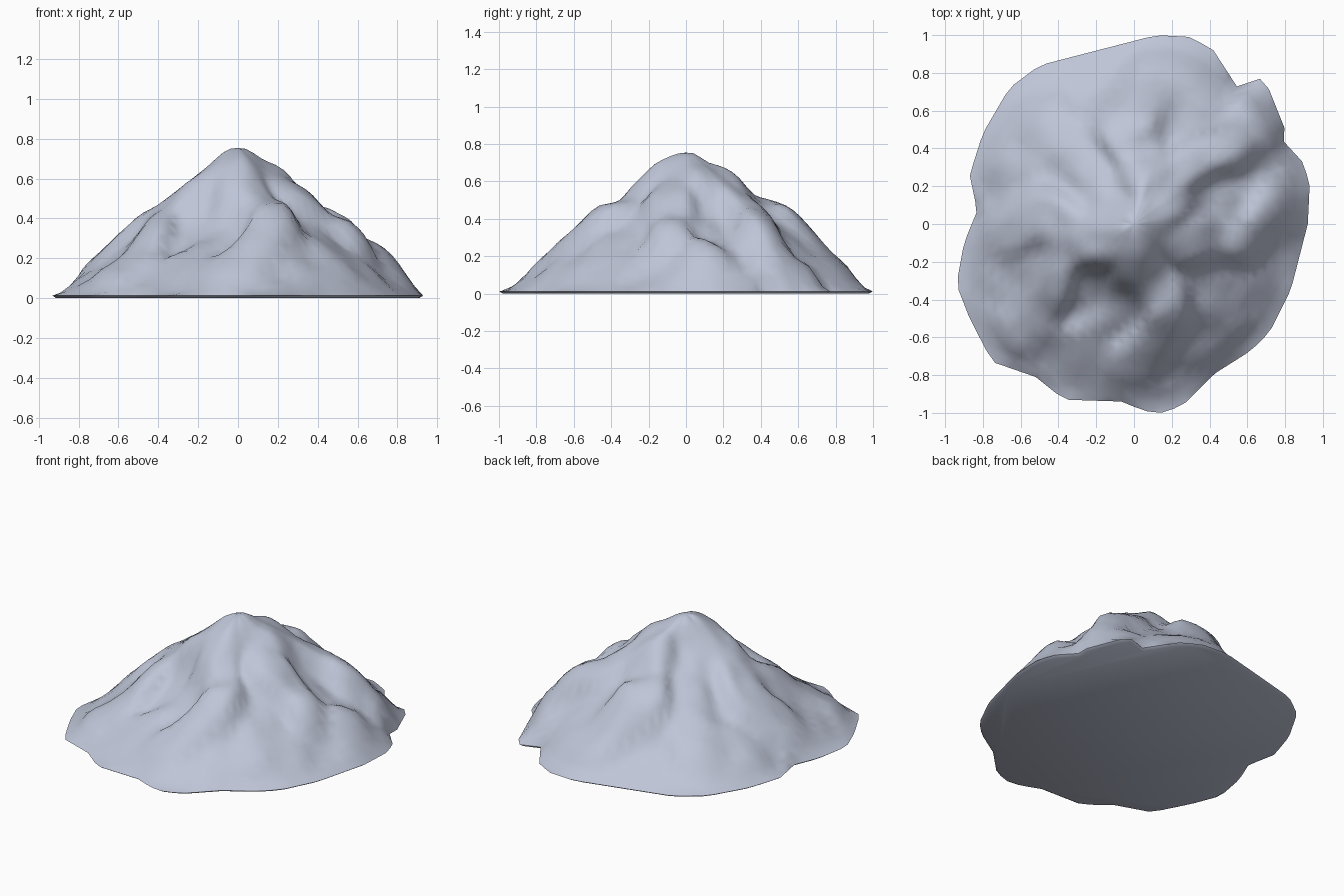
import bpy, bmesh, math
from mathutils import Vector, noise

if "Cube" in bpy.data.objects:
    bpy.data.objects.remove(bpy.data.objects["Cube"], do_unlink=True)

SUMMIT, RINGS, SPOKES, REACH, RIM = 0.7, 24, 88, 0.08, 0.012

# Footprint of the hill, counter-clockwise from the east
outline = [(.92, 0), (.93, .2), (.9, .32), (.79, .44), (.8, .5), (.7, .75), (.63, .79),
           (.55, .72), (.42, .92), (.3, .99), (.12, 1), (-.23, .91), (-.5, .84),
           (-.66, .72), (-.8, .48), (-.87, .26), (-.83, .07), (-.9, -.1), (-.94, -.32),
           (-.87, -.5), (-.75, -.73), (-.52, -.81), (-.37, -.93), (-.06, -.94),
           (.05, -.99), (.15, -1), (.26, -.96), (.43, -.79), (.62, -.67), (.72, -.57),
           (.83, -.35)]

# Crest lines that shape the rock, each a path of x, y, height
ridges = {
    "summit": [(-.24, -.15, .6), (-.18, -.08, .63), (-.02, -.12, .74), (.04, 0, .74),
               (.2, .1, .66), (.07, .28, .64)],
    "east": [(.27, -.1, .55), (.36, -.1, .55), (.44, -.08, .42), (.55, -.1, .41)],
    "east_knob": [(.69, .11, .28), (.74, .12, .28)],
    "east_rim": [(.83, .05, .13), (.88, .12, .11), (.86, .28, .1)],
    "north": [(.06, .38, .5), (-.1, .5, .49), (.03, .58, .46), (.08, .7, .3), (.13, .78, .2),
              (.3, .76, .18)],
    "north_east": [(.28, .28, .53), (.38, .39, .46), (.55, .39, .41), (.7, .48, .22),
                   (.65, .66, .12)],
    "west": [(-.36, -.03, .49), (-.5, .05, .42), (-.63, -.03, .29), (-.7, -.1, .24)],
    "south_west": [(-.38, -.16, .46), (-.4, -.34, .41), (-.5, -.42, .27), (-.63, -.58, .15)],
    "south_spur": [(-.18, -.53, .25), (-.22, -.6, .24)],
    "south": [(.01, -.26, .62), (.1, -.38, .46), (.22, -.46, .5), (.12, -.58, .37),
              (-.02, -.74, .21)],
    "south_east": [(.38, -.42, .28), (.46, -.49, .27)],
}
# Gullies between the crests
gullies = {
    "south": [(-.05, -.42, .34), (-.08, -.54, .24)],
    "south_west": [(-.24, -.3, .36), (-.28, -.44, .23)],
    "west": [(-.56, -.2, .26), (-.66, -.36, .15)],
    "west_rim": [(-.76, -.16, .13), (-.84, -.3, .06)],
    "south_east": [(.4, -.26, .34), (.6, -.35, .18), (.34, -.64, .19)],
    "east": [(.42, .16, .38), (.6, .14, .25), (.7, .32, .18)],
    "north": [(.24, .54, .34), (.42, .62, .2)],
    "north_west": [(-.25, .35, .42), (-.45, .55, .24), (-.65, .3, .18)],
}


def along(path, steps=3):
    """Points spread evenly between the stations of a path."""
    points = [Vector(p) for p in path]
    for a, b in zip(points, points[1:]):
        for k in range(steps):
            yield a.lerp(b, k / steps)
    yield points[-1]


def rim_radius(angle):
    """Distance from the centre to the footprint edge in one direction."""
    ray = Vector((math.cos(angle), math.sin(angle)))
    best = 0
    for i, corner in enumerate(outline):
        a, b = Vector(outline[i - 1]), Vector(corner)
        edge = b - a
        cross = ray.x * edge.y - ray.y * edge.x
        if abs(cross) < 1e-9:
            continue
        dist = (a.x * edge.y - a.y * edge.x) / cross
        part = (a.x * ray.y - a.y * ray.x) / cross
        if dist > 0 and -0.001 <= part <= 1.001:
            best = max(best, dist)
    return best


# Footprint radius in every direction, and a softened copy for the inner slopes
rim = [rim_radius(math.tau * s / SPOKES) for s in range(SPOKES)]
soft = [sum(rim[(s + k) % SPOKES] for k in range(-3, 4)) / 7 for s in range(SPOKES)]


def cone(x, y):
    """Plain hill profile with a blunt top, falling to the rim."""
    place = math.atan2(y, x) / math.tau * SPOKES
    s, part = math.floor(place), place % 1
    radius = soft[s % SPOKES] * (1 - part) + soft[(s + 1) % SPOKES] * part
    t = math.hypot(x, y, 0.06) / radius
    return RIM + SUMMIT * max(0, 1 - t) ** 1.08


# Correction of the plain cone at every crest and gully station
stations = [(p.x, p.y, p.z - cone(p.x, p.y))
            for group in (ridges, gullies) for path in group.values() for p in along(path)]


def height(x, y, t):
    total, weight = 0, 0.1
    for sx, sy, lift in stations:
        w = math.exp(-((x - sx) ** 2 + (y - sy) ** 2) / REACH ** 2)
        total += w * lift
        weight += w
    rough = noise.noise(Vector((x, y, 0.3)) * 9) * 0.016
    fade = min(1, (1 - t) * 9)
    return max(RIM, cone(x, y) + (total / weight + rough) * fade)


# Rock surface: rings of points shrinking towards the summit, rounder as they rise
bm = bmesh.new()
rings = []
for r in range(RINGS):
    t = 1 - r / RINGS
    ring = []
    for s in range(SPOKES):
        angle = math.tau * s / SPOKES
        reach = t * (soft[s] + (rim[s] - soft[s]) * t ** 4)
        x, y = reach * math.cos(angle), reach * math.sin(angle)
        ring.append(bm.verts.new((x, y, height(x, y, t) if r else RIM)))
    rings.append(ring)
for r in range(RINGS - 1):
    low, high = rings[r], rings[r + 1]
    for s in range(SPOKES):
        n = (s + 1) % SPOKES
        if (r + s) % 2:
            bm.faces.new((low[s], low[n], high[n]))
            bm.faces.new((low[s], high[n], high[s]))
        else:
            bm.faces.new((low[s], low[n], high[s]))
            bm.faces.new((low[n], high[n], high[s]))
top = bm.verts.new((0, 0, height(0, 0, 0)))
for s in range(SPOKES):
    bm.faces.new((rings[-1][s], rings[-1][(s + 1) % SPOKES], top))

# Thin skirt and flat underside
foot = [bm.verts.new((v.co.x * 0.98, v.co.y * 0.98, 0)) for v in rings[0]]
for s in range(SPOKES):
    n = (s + 1) % SPOKES
    bm.faces.new((foot[s], foot[n], rings[0][n], rings[0][s]))
bm.faces.new(foot[::-1])

mesh = bpy.data.meshes.new("rock_mound")
bm.to_mesh(mesh)
bm.free()
rock = bpy.data.objects.new("rock_mound", mesh)
bpy.context.collection.objects.link(rock)

# Single pale stone colour
stone = bpy.data.materials.new("pale_blue_grey_stone")
stone.use_nodes = True
color = (0.52, 0.56, 0.68, 1)
stone.diffuse_color = color
shader = stone.node_tree.nodes["Principled BSDF"]
shader.inputs["Base Color"].default_value = color
mesh.materials.append(stone)

bpy.ops.object.select_all(action="DESELECT")
rock.select_set(True)
bpy.context.view_layer.objects.active = rock
bpy.ops.object.shade_smooth_by_angle(angle=math.radians(60))
